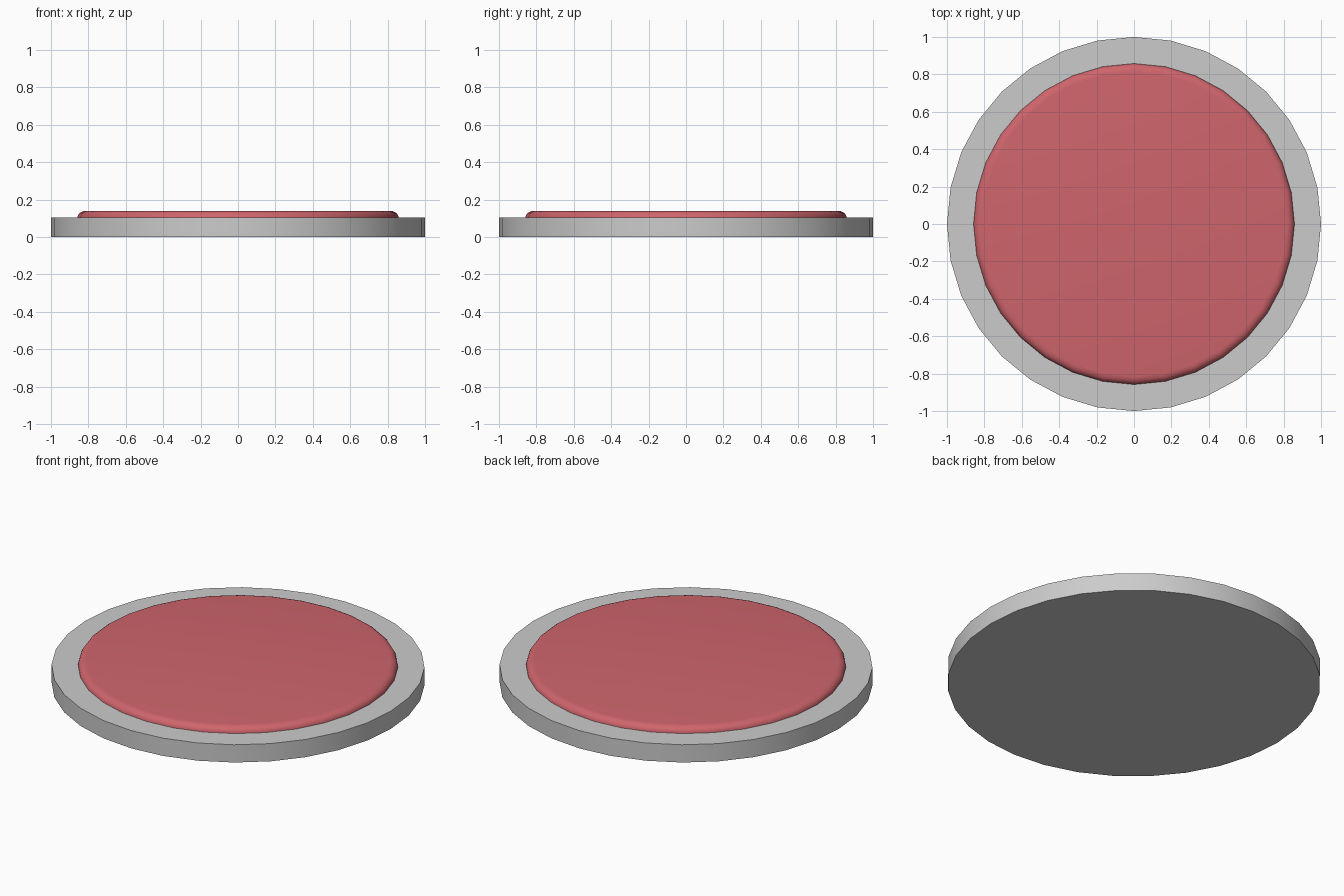
import bpy, bmesh, math

if "Cube" in bpy.data.objects:
    bpy.data.objects.remove(bpy.data.objects["Cube"])

SIDES = 32


def lathe(name, profile):
    """Closed solid of revolution from (radius, z) points, bottom to top."""
    bm = bmesh.new()
    rings = []
    for r, z in profile:
        rings.append([bm.verts.new((r * math.cos(2 * math.pi * i / SIDES),
                                    r * math.sin(2 * math.pi * i / SIDES), z))
                      for i in range(SIDES)])
    for a, b in zip(rings, rings[1:]):
        for i in range(SIDES):
            j = (i + 1) % SIDES
            bm.faces.new((a[i], a[j], b[j], b[i]))
    bm.faces.new(rings[0][::-1])
    bm.faces.new(rings[-1])
    mesh = bpy.data.meshes.new(name)
    bm.to_mesh(mesh)
    bm.free()
    obj = bpy.data.objects.new(name, mesh)
    bpy.context.collection.objects.link(obj)
    bpy.ops.object.select_all(action='DESELECT')
    obj.select_set(True)
    bpy.context.view_layer.objects.active = obj
    bpy.ops.object.shade_smooth_by_angle(angle=math.radians(35))
    return obj


# Flat grey base disc
BASE_TOP = 0.105
lathe("base_plate", [(1.0, 0.0), (1.0, BASE_TOP)])

# Red pad with a rounded upper rim, resting on the base
R, TOP, FX, FZ, STEPS = 0.858, 0.14, 0.045, 0.035, 5
rim = [(R - FX + FX * math.cos(t), TOP - FZ + FZ * math.sin(t))
       for t in (math.pi / 2 * k / STEPS for k in range(STEPS + 1))]
pad = lathe("pressure_pad", rim)

red = bpy.data.materials.new("pad_red")
red.diffuse_color = (0.62, 0.13, 0.15, 1.0)
red.use_nodes = True
red.node_tree.nodes["Principled BSDF"].inputs["Base Color"].default_value = red.diffuse_color
pad.data.materials.append(red)
